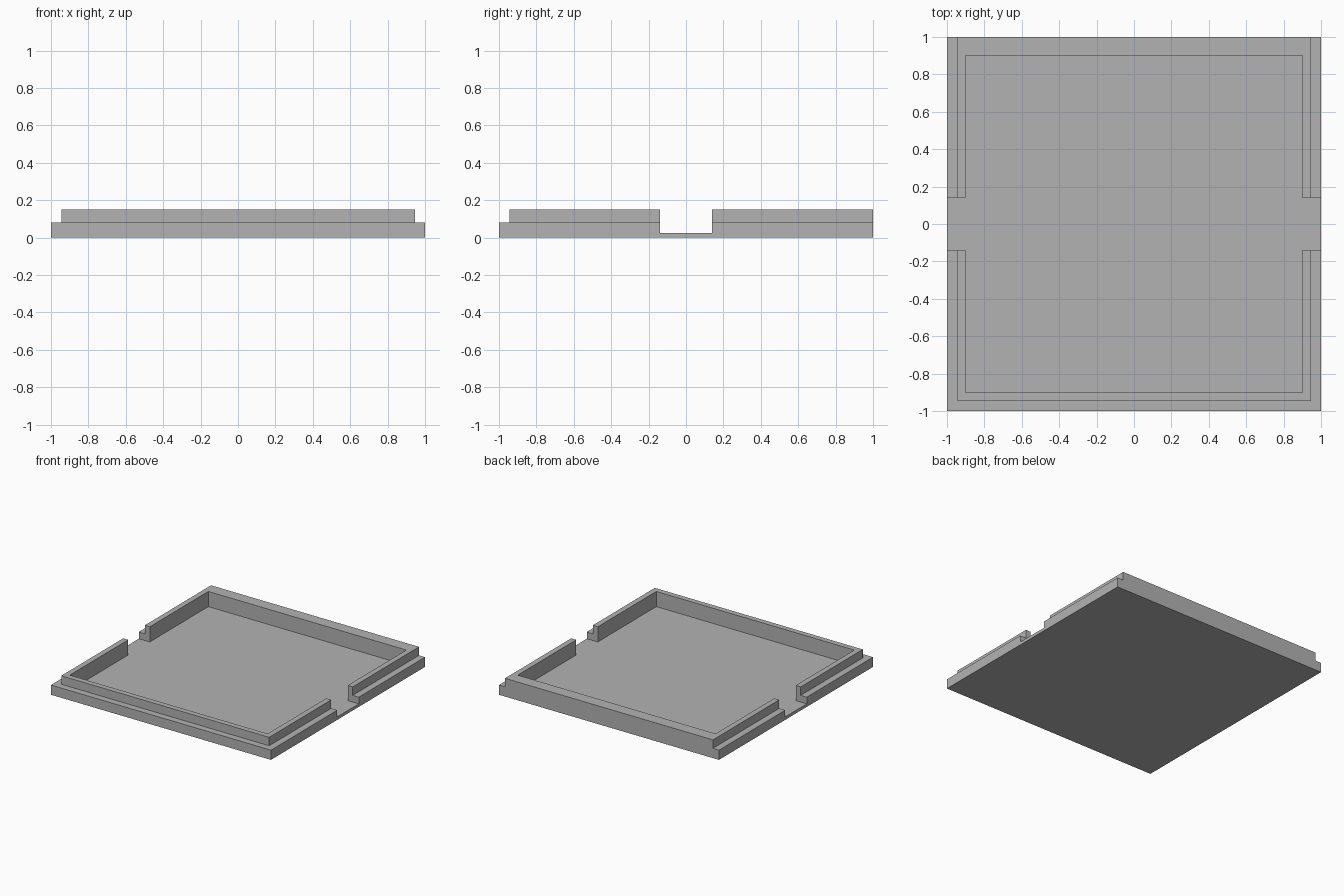
import bpy
import bmesh

cube = bpy.data.objects.get("Cube")
if cube:
    bpy.data.objects.remove(cube, do_unlink=True)

# Main dimensions
HALF = 1.0       # half width of the tray
STEP = 0.945     # outer edge of the raised lip
INNER = 0.90     # inner edge of the walls
NOTCH = 0.14     # half width of the side openings
FLOOR, LEDGE, TOP = 0.025, 0.08, 0.15
OUT = 1.2        # how far cutters reach past the tray

grey = bpy.data.materials.new("light grey")
grey.use_nodes = True
grey.diffuse_color = (0.45, 0.45, 0.45, 1)
grey.node_tree.nodes["Principled BSDF"].inputs["Base Color"].default_value = (0.45, 0.45, 0.45, 1)


def prism(name, outline, z0, z1):
    """Extrude a flat outline from z0 up to z1."""
    bm = bmesh.new()
    face = bm.faces.new([bm.verts.new((x, y, z0)) for x, y in outline])
    new = bmesh.ops.extrude_face_region(bm, geom=[face])["geom"]
    verts = [v for v in new if isinstance(v, bmesh.types.BMVert)]
    bmesh.ops.translate(bm, verts=verts, vec=(0, 0, z1 - z0))
    bmesh.ops.recalc_face_normals(bm, faces=bm.faces)
    mesh = bpy.data.meshes.new(name)
    bm.to_mesh(mesh)
    bm.free()
    mesh.materials.append(grey)
    obj = bpy.data.objects.new(name, mesh)
    bpy.context.collection.objects.link(obj)
    return obj


def mirrored(half):
    """Complete an outline given for +x by mirroring it to -x."""
    return half + [(-x, y) for x, y in reversed(half)]


def cut(target, cutter):
    mod = target.modifiers.new(cutter.name, "BOOLEAN")
    mod.operation = "DIFFERENCE"
    mod.solver = "EXACT"
    mod.object = cutter
    bpy.context.view_layer.objects.active = target
    bpy.ops.object.modifier_apply(modifier=mod.name)
    bpy.data.objects.remove(cutter, do_unlink=True)


# Solid tray block
tray = prism("tray", mirrored([(HALF, -HALF), (HALF, HALF)]), 0, TOP)

# Outer ledge on the front and both sides; the back stays flush
cut(tray, prism("ledge_cutter", mirrored(
    [(OUT, -OUT), (OUT, OUT), (STEP, OUT), (STEP, -STEP)]), LEDGE, OUT))

# Inner pocket together with the two side openings
cut(tray, prism("pocket_cutter", mirrored(
    [(INNER, -INNER), (INNER, -NOTCH), (OUT, -NOTCH),
     (OUT, NOTCH), (INNER, NOTCH), (INNER, INNER)]), FLOOR, OUT))
